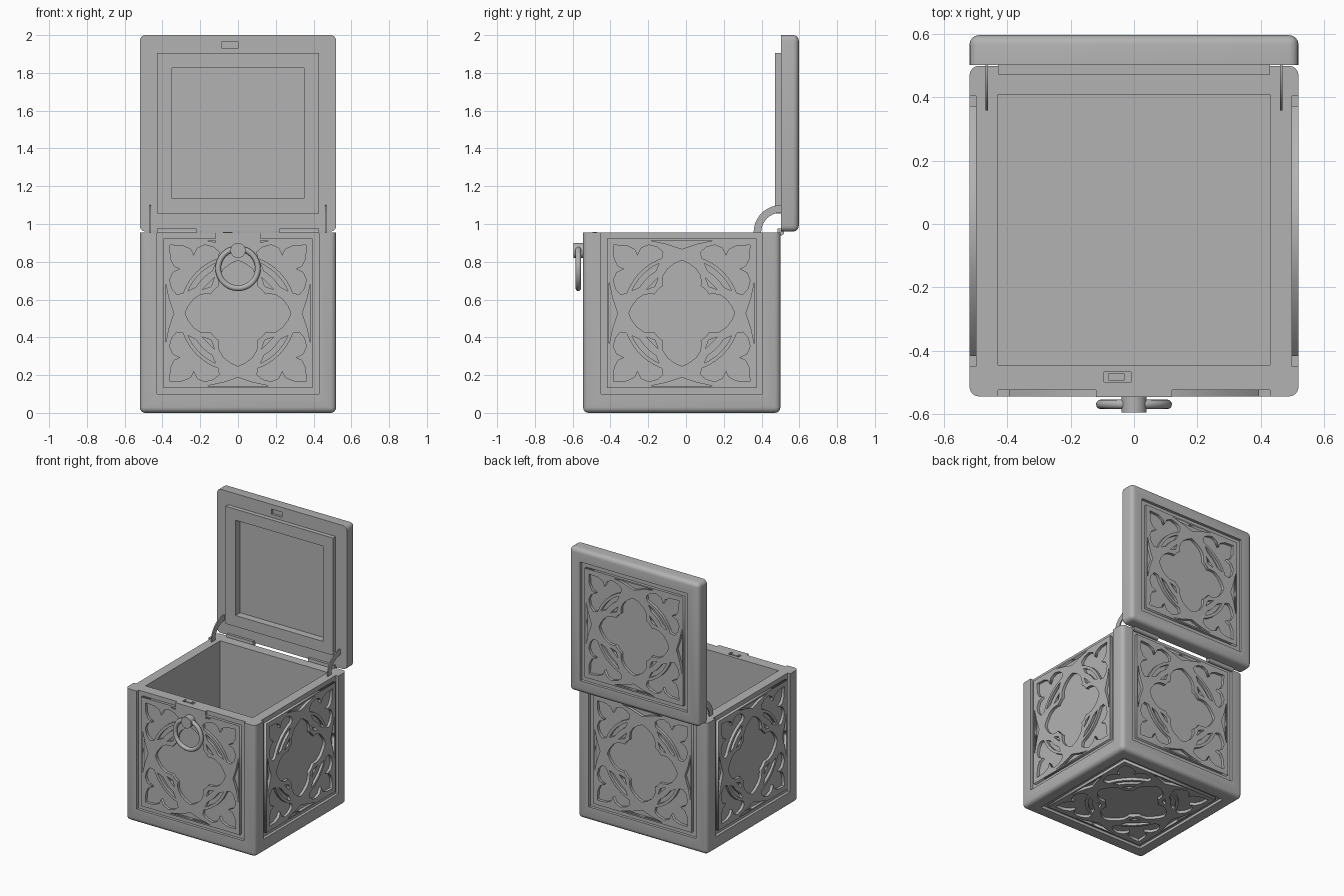
import bpy, bmesh
from math import radians, sin, cos, pi
from mathutils import Matrix, Vector

old = bpy.data.objects.get("Cube")
if old:
    bpy.data.objects.remove(old, do_unlink=True)

grey = bpy.data.materials.new("stone_grey")
grey.use_nodes = True
colour = (0.45, 0.45, 0.45, 1)
grey.diffuse_color = colour
grey.node_tree.nodes["Principled BSDF"].inputs["Base Color"].default_value = colour


def make(name, bm):
    bmesh.ops.recalc_face_normals(bm, faces=bm.faces)
    mesh = bpy.data.meshes.new(name)
    bm.to_mesh(mesh)
    bm.free()
    mesh.materials.append(grey)
    obj = bpy.data.objects.new(name, mesh)
    bpy.context.collection.objects.link(obj)
    return obj


def activate(obj):
    bpy.ops.object.select_all(action='DESELECT')
    obj.select_set(True)
    bpy.context.view_layer.objects.active = obj


def smooth(obj):
    activate(obj)
    bpy.ops.object.shade_smooth_by_angle(angle=radians(35))


def box(name, x, y, z, round_rule=None, radius=0.03):
    """Box from (low, high) pairs; edges passing round_rule(v1, v2) are rounded."""
    bm = bmesh.new()
    size = [b - a for a, b in (x, y, z)]
    mid = [(a + b) / 2 for a, b in (x, y, z)]
    bmesh.ops.create_cube(bm, size=1, matrix=Matrix.Translation(mid) @ Matrix.Diagonal(size + [1]))
    if round_rule:
        edges = [e for e in bm.edges if round_rule(e.verts[0].co, e.verts[1].co)]
        bmesh.ops.bevel(bm, geom=edges, offset=radius, segments=4, profile=0.5, affect='EDGES')
    return make(name, bm)


def cut(obj, x, y, z):
    tool = box("cutter", x, y, z)
    mod = obj.modifiers.new("cut", 'BOOLEAN')
    mod.operation, mod.solver, mod.object = 'DIFFERENCE', 'EXACT', tool
    activate(obj)
    bpy.ops.object.modifier_apply(modifier=mod.name)
    bpy.data.objects.remove(tool, do_unlink=True)


def cylinder(name, centre, radius, length, axis, sides=32):
    bm = bmesh.new()
    turn = Vector((0, 0, 1)).rotation_difference(Vector(axis)).to_matrix().to_4x4()
    bmesh.ops.create_cone(bm, cap_ends=True, segments=sides, radius1=radius, radius2=radius,
                          depth=length, matrix=Matrix.Translation(centre) @ turn)
    obj = make(name, bm)
    smooth(obj)
    return obj


# Main dimensions
W, FRONT, BACK, TOP = 0.52, -0.545, 0.5, 0.955
MID_Y = (FRONT + BACK) / 2
DEPTH, PANEL = 0.02, 0.43
SIDE_Y = (-0.45, 0.405)

# Chest body: rounded shell, cavity and recessed fields
body = box("chest_body", (-W, W), (FRONT, BACK), (0, TOP),
           lambda a, b: min(a.z, b.z) < 0.01)
cut(body, (-PANEL, PANEL), (-0.445, 0.41), (0.1, 1.1))
for y in ((FRONT - 0.1, FRONT + DEPTH), (BACK - DEPTH, BACK + 0.1)):
    cut(body, (-PANEL, PANEL), y, (0.1, 1.1))
for x in ((-W - 0.1, -W + DEPTH), (W - DEPTH, W + 0.1)):
    cut(body, x, SIDE_Y, (0.1, 1.1))
cut(body, (-PANEL, PANEL), SIDE_Y, (-0.1, DEPTH))
cut(body, (-0.095, -0.01), (-0.5, -0.467), (TOP - 0.03, 1.1))
smooth(body)

# Lid standing open
lid = box("lid", (-W, W), (BACK + 0.003, 0.597), (0.96, 2.0),
          lambda a, b: max(a.y, b.y) > 0.59)
cut(lid, (-PANEL, PANEL), (0.597 - DEPTH, 0.7), (1.05, 1.91))
cut(lid, (-0.35, 0.35), (0.4, 0.525), (1.135, 1.825))
cut(lid, (-0.085, 0.0), (0.4, 0.52), (1.928, 1.965))
smooth(lid)
lip = box("lid_lip", (-PANEL, PANEL), (0.472, 0.505), (1.055, 1.905))
cut(lip, (-0.35, 0.35), (0.4, 0.6), (1.135, 1.825))


# Tracery panel: a square plate pierced by mirrored openings
def diagonal(half):
    """Complete an outline that is symmetric about the u = v line."""
    return half + [(v, u) for u, v in reversed(half)]


def turned(points, k):
    for _ in range(k):
        points = [(-v, u) for u, v in points]
    return points


def arc(r, a0, a1, n):
    return [(r * cos(radians(a0 + (a1 - a0) * i / n)),
             r * sin(radians(a0 + (a1 - a0) * i / n))) for i in range(n + 1)]


lobe = diagonal([(.28, 0), (.265, .035), (.235, .075), (.2, .098), (.165, .103), (.145, .1), (.13, .12)])
quatrefoil = [p for k in range(4) for p in turned(lobe[:-1], k)]
leaf = diagonal(arc(.31, 44, 20, 5) + [(.325, .1), (.35, .13), (.362, .175), (.345, .215),
                                       (.305, .235), (.338, .25), (.357, .29), (.361, .36)])
crescent = arc(.29, 24, 66, 10) + arc(.262, 58, 32, 6)
spandrel = [(.19, .125), (.125, .19), (.142, .142)]
lens = [(.385, -.165), (.385, .165), (.367, .08), (.352, .035), (.34, 0), (.352, -.035), (.367, -.08)]
square = [(.395, .395), (-.395, .395), (-.395, -.395), (.395, -.395)]

outlines = [square, quatrefoil]
for opening in (leaf, crescent, spandrel, lens):
    outlines += [turned(opening, k) for k in range(4)]

THICK = 0.022
curve = bpy.data.curves.new("tracery", 'CURVE')
curve.dimensions, curve.fill_mode, curve.extrude = '2D', 'BOTH', THICK / 2
for points in outlines:
    spline = curve.splines.new('POLY')
    spline.points.add(len(points) - 1)
    for p, (u, v) in zip(spline.points, points):
        p.co = (u, v, 0, 1)
    spline.use_cyclic_u = True
helper = bpy.data.objects.new("tracery_outline", curve)
bpy.context.collection.objects.link(helper)
bpy.context.view_layer.update()
tracery = bpy.data.meshes.new_from_object(helper.evaluated_get(bpy.context.evaluated_depsgraph_get()))
bpy.data.objects.remove(helper, do_unlink=True)
tracery.transform(Matrix.Translation((0, 0, -THICK / 2)))
tracery.materials.clear()
tracery.materials.append(grey)

for name, place, turn in (
        ("front_tracery", (0, FRONT, .5275), (90, 0, 0)),
        ("back_tracery", (0, BACK, .5275), (90, 0, 180)),
        ("left_tracery", (W, MID_Y, .5275), (90, 0, 90)),
        ("right_tracery", (-W, MID_Y, .5275), (90, 0, -90)),
        ("bottom_tracery", (0, MID_Y, 0), (180, 0, 0)),
        ("lid_tracery", (0, .597, 1.48), (90, 0, 180))):
    panel = bpy.data.objects.new(name, tracery)
    panel.location = place
    panel.rotation_euler = [radians(a) for a in turn]
    bpy.context.collection.objects.link(panel)

# Latch block, latch bolt and ring pull
box("latch_block", (-0.12, 0.12), (FRONT - 0.001, FRONT + 0.03), (0.88, TOP))
box("latch_bolt", (-0.08, -0.03), (-0.495, -0.472), (0.92, TOP + 0.003))
cylinder("ring_boss", (0, -0.569, 0.86), 0.04, 0.052, (0, 1, 0))
bpy.ops.mesh.primitive_torus_add(major_radius=0.105, minor_radius=0.015, major_segments=48,
                                 minor_segments=12, location=(0, -0.57, 0.765),
                                 rotation=(pi / 2, 0, 0))
ring = bpy.context.object
ring.name = "pull_ring"
ring.data.materials.append(grey)
smooth(ring)

# Hinges and curved lid stays on both sides
for side, s in (("left", 1), ("right", -1)):
    x = sorted((s * 0.22, s * 0.43))
    box(side + "_hinge_leaf", x, (0.485, 0.51), (0.95, 0.975))
    cylinder(side + "_hinge_pin", (s * 0.325, 0.502, 0.957), 0.018, 0.21, (1, 0, 0), 16)

    bm = bmesh.new()
    section = arc(0.145, 85, 185, 16) + arc(0.105, 185, 85, 16)
    face = bm.faces.new([bm.verts.new((s * 0.465 - 0.004, 0.503 + u, TOP + v)) for u, v in section])
    new = bmesh.ops.extrude_face_region(bm, geom=[face])["geom"]
    bmesh.ops.translate(bm, vec=(0.008, 0, 0), verts=[g for g in new if isinstance(g, bmesh.types.BMVert)])
    make(side + "_lid_stay", bm)
